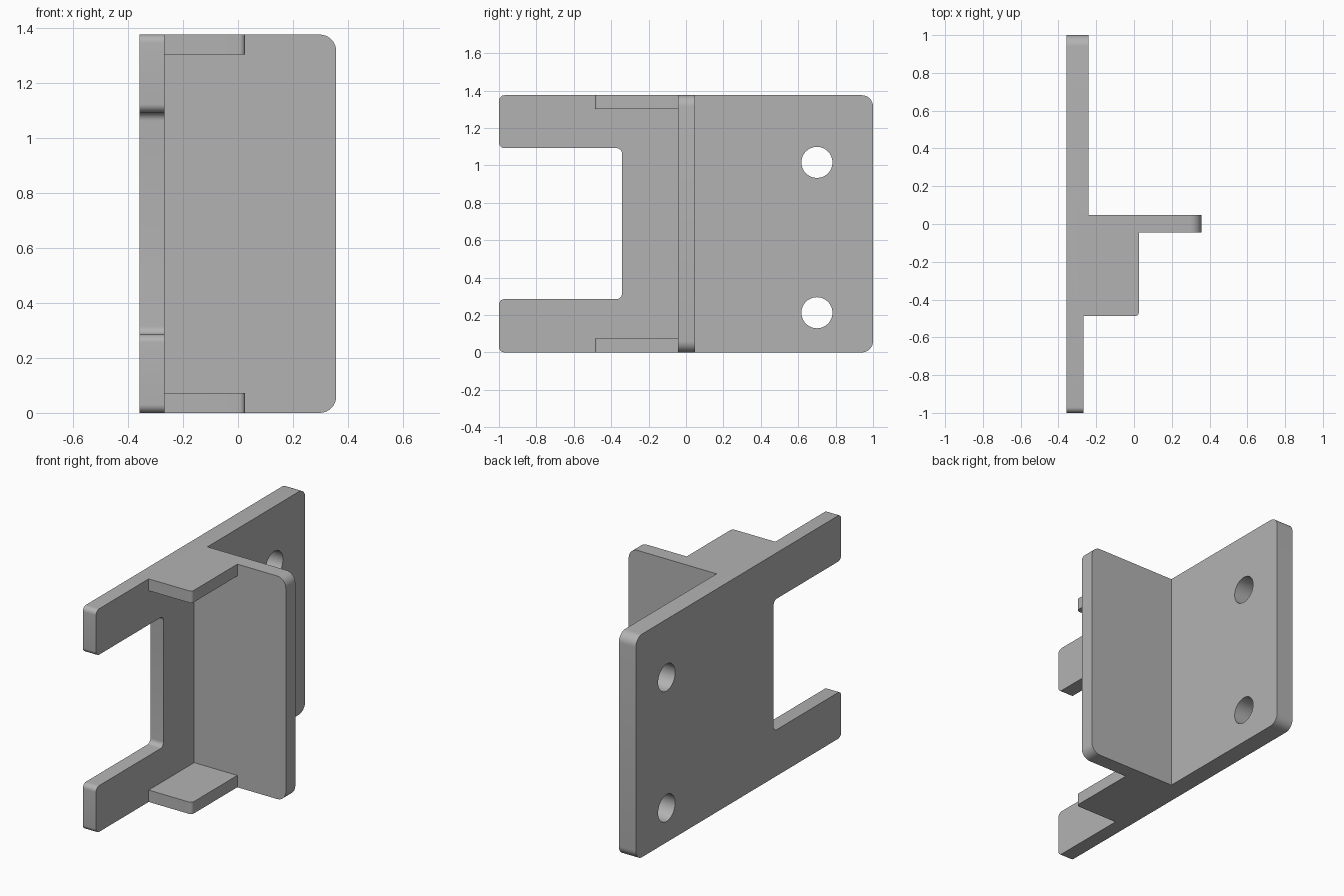
import bpy, bmesh, math
from mathutils import Vector

if "Cube" in bpy.data.objects:
    bpy.data.objects.remove(bpy.data.objects["Cube"], do_unlink=True)

H = 1.375            # overall height
X0 = -0.358          # outer face of the plate
FRONT_X, REAR_X = -0.268, -0.242
FLANGE_Y = (-0.044, 0.048)

grey = bpy.data.materials.new("plain grey")
grey.use_nodes = True
colour = (0.45, 0.45, 0.45, 1)
grey.diffuse_color = colour
grey.node_tree.nodes["Principled BSDF"].inputs["Base Color"].default_value = colour


def rounded(corners, steps=8):
    """Outline from (u, v, radius) right-angle corners, with filleted corners."""
    out = []
    for i, (u, v, r) in enumerate(corners):
        p = Vector((u, v))
        if not r:
            out.append(p)
            continue
        a = (Vector(corners[i - 1][:2]) - p).normalized()
        b = (Vector(corners[(i + 1) % len(corners)][:2]) - p).normalized()
        for k in range(steps + 1):
            t = k / steps * math.pi / 2
            out.append(p + r * (a * (1 - math.sin(t)) + b * (1 - math.cos(t))))
    return out


def extrude(name, outline, axis, lo, hi):
    """Extrude a 2D outline along an axis; the outline uses the other two in order."""
    def place(p, w):
        co = list(p)
        co.insert(axis, w)
        return co
    bm = bmesh.new()
    face = bm.faces.new([bm.verts.new(place(p, lo)) for p in outline])
    new = bmesh.ops.extrude_face_region(bm, geom=[face])["geom"]
    for v in new:
        if isinstance(v, bmesh.types.BMVert):
            v.co[axis] = hi
    bmesh.ops.recalc_face_normals(bm, faces=bm.faces)
    mesh = bpy.data.meshes.new(name)
    bm.to_mesh(mesh)
    bm.free()
    mesh.materials.append(grey)
    ob = bpy.data.objects.new(name, mesh)
    bpy.context.collection.objects.link(ob)
    return ob


def combine(target, other, operation):
    """Apply a boolean and remove the helper."""
    mod = target.modifiers.new("boolean", 'BOOLEAN')
    mod.operation, mod.object, mod.solver = operation, other, 'EXACT'
    bpy.context.view_layer.objects.active = target
    bpy.ops.object.modifier_apply(modifier=mod.name)
    bpy.data.objects.remove(other, do_unlink=True)


# Side plate with two prongs around a slot
r, R = 0.03, 0.06
s0, s1, slot_y = 0.285, 1.092, -0.342
bracket = extrude("bracket", rounded([
    (-1, 0, r), (1, 0, R), (1, H, R), (-1, H, r),
    (-1, s1, r), (slot_y, s1, r), (slot_y, s0, r), (-1, s0, r)]), 0, X0, REAR_X)

# Thin down the front half of the plate
combine(bracket, extrude("thinning_cutter", rounded([
    (-1.1, -0.1, 0), (0, -0.1, 0), (0, H + 0.1, 0), (-1.1, H + 0.1, 0)]),
    0, FRONT_X, 0), 'DIFFERENCE')

# Two screw holes through the rear of the plate
for z in (0.212, 1.016):
    circle = [(0.7 + 0.083 * math.cos(k * math.tau / 48),
               z + 0.083 * math.sin(k * math.tau / 48)) for k in range(48)]
    combine(bracket, extrude("hole_cutter", circle, 0, -0.5, 0), 'DIFFERENCE')

# Upright flange standing out from the plate
combine(bracket, extrude("flange", rounded([
    (-0.3, 0, 0), (0.357, 0, R), (0.357, H, R), (-0.3, H, 0)]), 1, *FLANGE_Y), 'UNION')

# Top and bottom tabs in the corner between plate and flange
for z0, z1 in ((0, 0.073), (H - 0.073, H)):
    combine(bracket, extrude("tab", rounded([
        (-0.3, -0.487, 0), (0.026, -0.487, 0.02), (0.026, 0, 0), (-0.3, 0, 0)]),
        2, z0, z1), 'UNION')

# Smooth the fillets and holes, keep the edges sharp
bpy.ops.object.select_all(action='DESELECT')
bracket.select_set(True)
bpy.context.view_layer.objects.active = bracket
bpy.ops.object.shade_smooth_by_angle(angle=math.radians(30))
